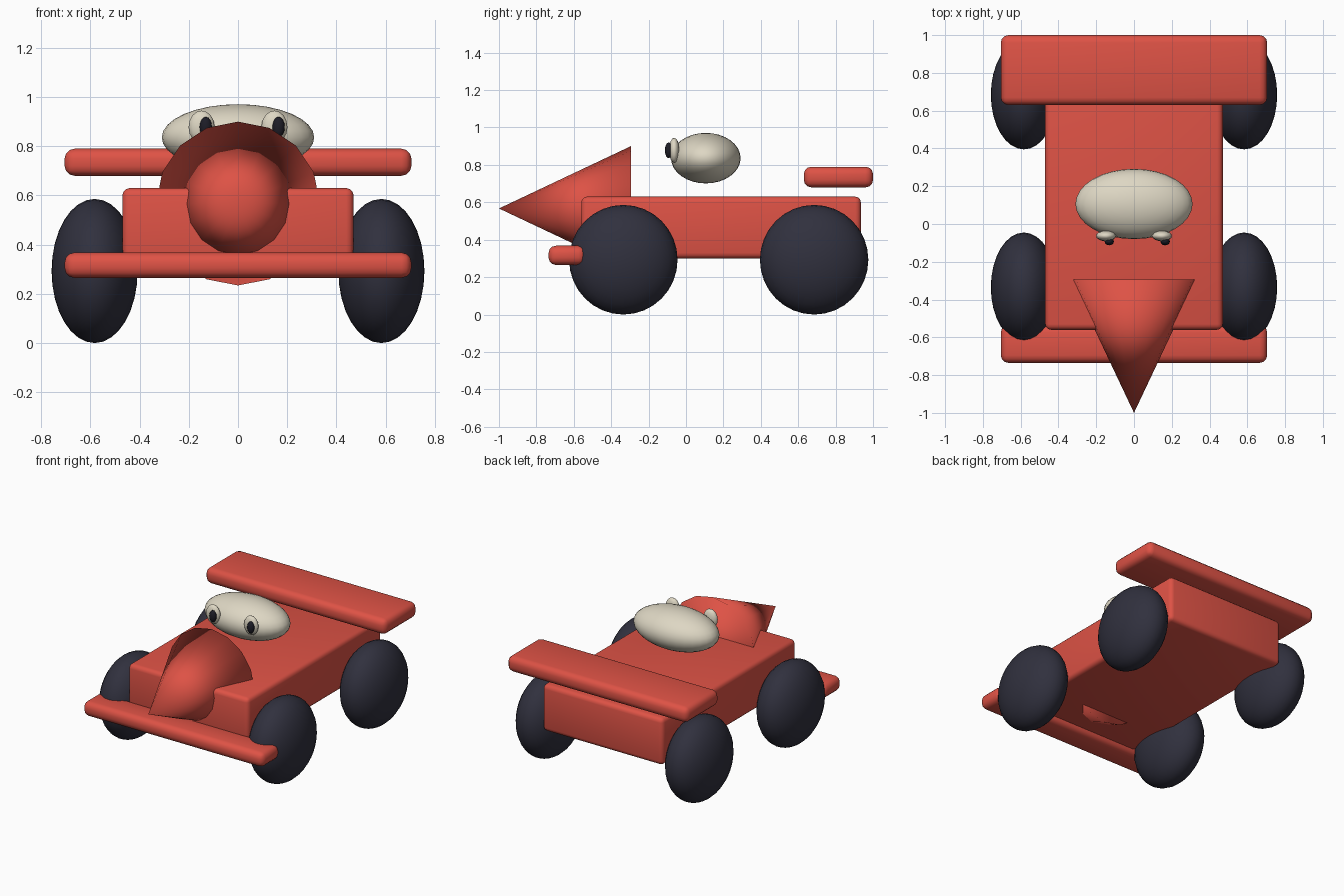
import bpy, math

if "Cube" in bpy.data.objects:
    bpy.data.objects.remove(bpy.data.objects["Cube"])

def material(name, rgb):
    m = bpy.data.materials.new(name)
    m.diffuse_color = (*rgb, 1)
    m.use_nodes = True
    m.node_tree.nodes["Principled BSDF"].inputs["Base Color"].default_value = m.diffuse_color
    return m

RED = material("red paint", (0.73, 0.085, 0.06))
RUBBER = material("dark rubber", (0.03, 0.03, 0.048))
CREAM = material("cream", (0.73, 0.68, 0.55))
BLACK = material("pupil black", (0.012, 0.012, 0.02))

def finish(name, mat, smooth=True):
    ob = bpy.context.object
    ob.name = name
    ob.data.materials.append(mat)
    bpy.ops.object.transform_apply(location=False, rotation=True, scale=True)
    if smooth:
        bpy.ops.object.shade_smooth()
    return ob

def box(name, lo, hi, bevel, mat):
    """Rounded box between two corners."""
    bpy.ops.mesh.primitive_cube_add(size=1, location=[(a + b) / 2 for a, b in zip(lo, hi)])
    bpy.context.object.scale = [b - a for a, b in zip(lo, hi)]
    ob = finish(name, mat)
    mod = ob.modifiers.new("rounded edges", 'BEVEL')
    mod.width = bevel
    mod.segments = 3
    return ob

def ellipsoid(name, loc, radii, mat, segments=32, rings=16, axis='Z'):
    """Stretched ball; axis 'X' or 'Y' turns its poles, radii stay in world axes."""
    bpy.ops.mesh.primitive_uv_sphere_add(segments=segments, ring_count=rings, radius=1, location=loc)
    ob = bpy.context.object
    if axis == 'X':
        ob.rotation_euler = (0, math.pi / 2, 0)
    elif axis == 'Y':
        ob.rotation_euler = (math.pi / 2, 0, 0)
    bpy.ops.object.transform_apply(location=False, rotation=True, scale=False)
    ob.scale = radii
    return finish(name, mat)

# Chassis, rear wing and front bumper
box("body", (-0.47, -0.56, 0.30), (0.47, 0.935, 0.63), 0.03, RED)
box("rear_wing", (-0.705, 0.63, 0.68), (0.705, 1.0, 0.79), 0.04, RED)
box("front_bumper", (-0.705, -0.735, 0.265), (0.705, -0.535, 0.368), 0.04, RED)

# Pointed nose cone, sunk into the chassis
bpy.ops.mesh.primitive_cone_add(vertices=16, radius1=0.333, radius2=0, depth=0.705,
                                location=(0, -0.6475, 0.567), rotation=(math.pi / 2, 0, 0))
finish("nose_cone", RED)

# Lens-shaped wheels
for side, sx in (("left", -1), ("right", 1)):
    for end, y in (("front", -0.335), ("rear", 0.685)):
        ellipsoid(f"{end}_{side}_wheel", (sx * 0.583, y, 0.293), (0.175, 0.29, 0.293),
                  RUBBER, axis='X')

# Driver's head with eyes, pupils glancing to one side
ellipsoid("head", (0, 0.106, 0.836), (0.31, 0.186, 0.135), CREAM)
for side, sx in (("left", -1), ("right", 1)):
    ellipsoid(f"{side}_eye", (sx * 0.148, -0.063, 0.878), (0.053, 0.028, 0.067), CREAM, 16, 8)
    ellipsoid(f"{side}_pupil", (sx * 0.148 + 0.017, -0.093, 0.878), (0.025, 0.02, 0.042), BLACK, 12, 8)
